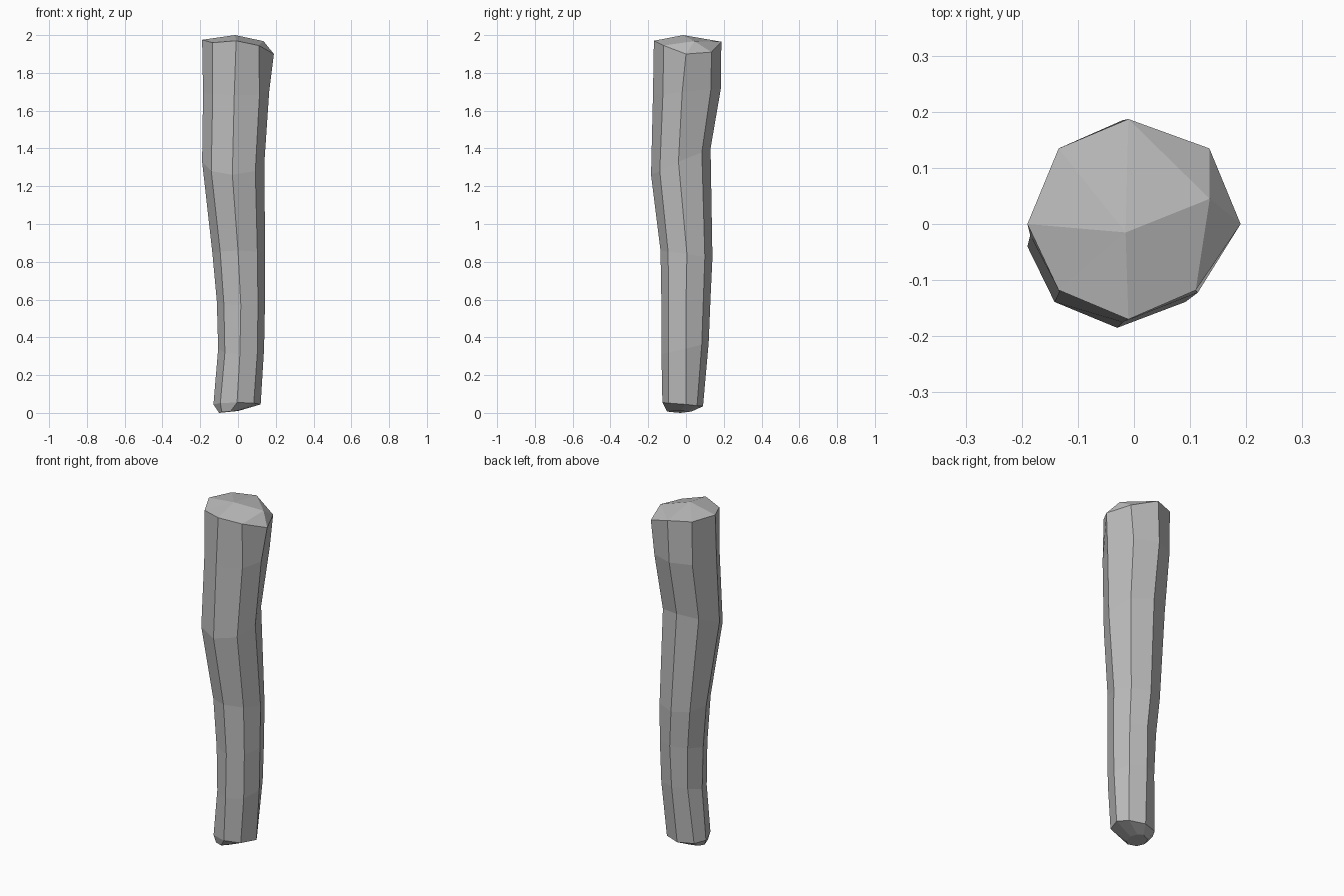
import bpy, bmesh, math

cube = bpy.data.objects.get("Cube")
if cube:
    bpy.data.objects.remove(cube)

wood = bpy.data.materials.new("plain grey")
wood.use_nodes = True
grey = (0.5, 0.5, 0.5, 1)
wood.diffuse_color = grey
wood.node_tree.nodes["Principled BSDF"].inputs["Base Color"].default_value = grey

SIDES = 8
# Cross-sections: height, front-to-back tilt, x range, y range,
# x of the front/back edges, y of the side edges
SECTIONS = [
    (0.01, 0, -0.10, 0.00, -0.10, 0.03, -0.04, -0.03),
    (0.045, -0.01, -0.13, 0.12, -0.125, 0.09, -0.005, 0.0),
    (0.34, 0.03, -0.105, 0.138, -0.13, 0.12, 0.01, 0.0),
    (0.59, 0.02, -0.112, 0.143, -0.13, 0.13, 0.015, 0.0),
    (0.84, -0.02, -0.135, 0.143, -0.135, 0.14, 0.0, 0.005),
    (1.33, 0.07, -0.19, 0.14, -0.185, 0.13, -0.03, -0.04),
    (1.70, 0.02, -0.185, 0.165, -0.175, 0.185, -0.02, -0.02),
    (1.95, 0, -0.19, 0.19, -0.17, 0.187, -0.01, 0.0),
]
# Uneven height of the top rim, counter-clockwise from the +x edge
RIM = [1.9, 1.91, 1.965, 1.97, 1.975, 1.96, 1.97, 1.945]

bm = bmesh.new()


def add_ring(z, tilt, x0, x1, y0, y1, xm, ym):
    ring = []
    for i in range(SIDES):
        a = math.tau * i / SIDES
        c, s = math.cos(a), math.sin(a)
        x = xm if i in (2, 6) else (x0 + x1) / 2 + c * (x1 - x0) / 2
        y = ym if i in (0, 4) else (y0 + y1) / 2 + s * (y1 - y0) / 2
        ring.append(bm.verts.new((x, y, z + tilt * s)))
    return ring


rings = [add_ring(*section) for section in SECTIONS]
for v, z in zip(rings[-1], RIM):
    v.co.z = z
rings[-1][7].co.xy = (0.11, -0.118)
for v in rings[0]:
    v.co.z = 0.004 + 0.06 * (v.co.x + 0.1)
rings[0][4].co.z = 0

# Faceted sides
for low, high in zip(rings, rings[1:]):
    for i in range(SIDES):
        j = (i + 1) % SIDES
        bm.faces.new((low[i], low[j], high[j], high[i]))

# Blunt lower end and chipped upper end
bm.faces.new(reversed(rings[0]))
rim = rings[-1]
peak = bm.verts.new((-0.015, -0.015, 2.0))
ridge = bm.verts.new((0.135, 0.045, 1.968))
for i in range(2, SIDES - 1):
    bm.faces.new((peak, rim[i], rim[i + 1]))
for face in ((peak, rim[7], ridge), (ridge, rim[7], rim[0]), (ridge, rim[0], rim[1]),
             (ridge, rim[1], rim[2]), (peak, ridge, rim[2])):
    bm.faces.new(face)
bmesh.ops.recalc_face_normals(bm, faces=bm.faces)

mesh = bpy.data.meshes.new("log")
bm.to_mesh(mesh)
bm.free()
mesh.materials.append(wood)
log = bpy.data.objects.new("log", mesh)
bpy.context.collection.objects.link(log)
